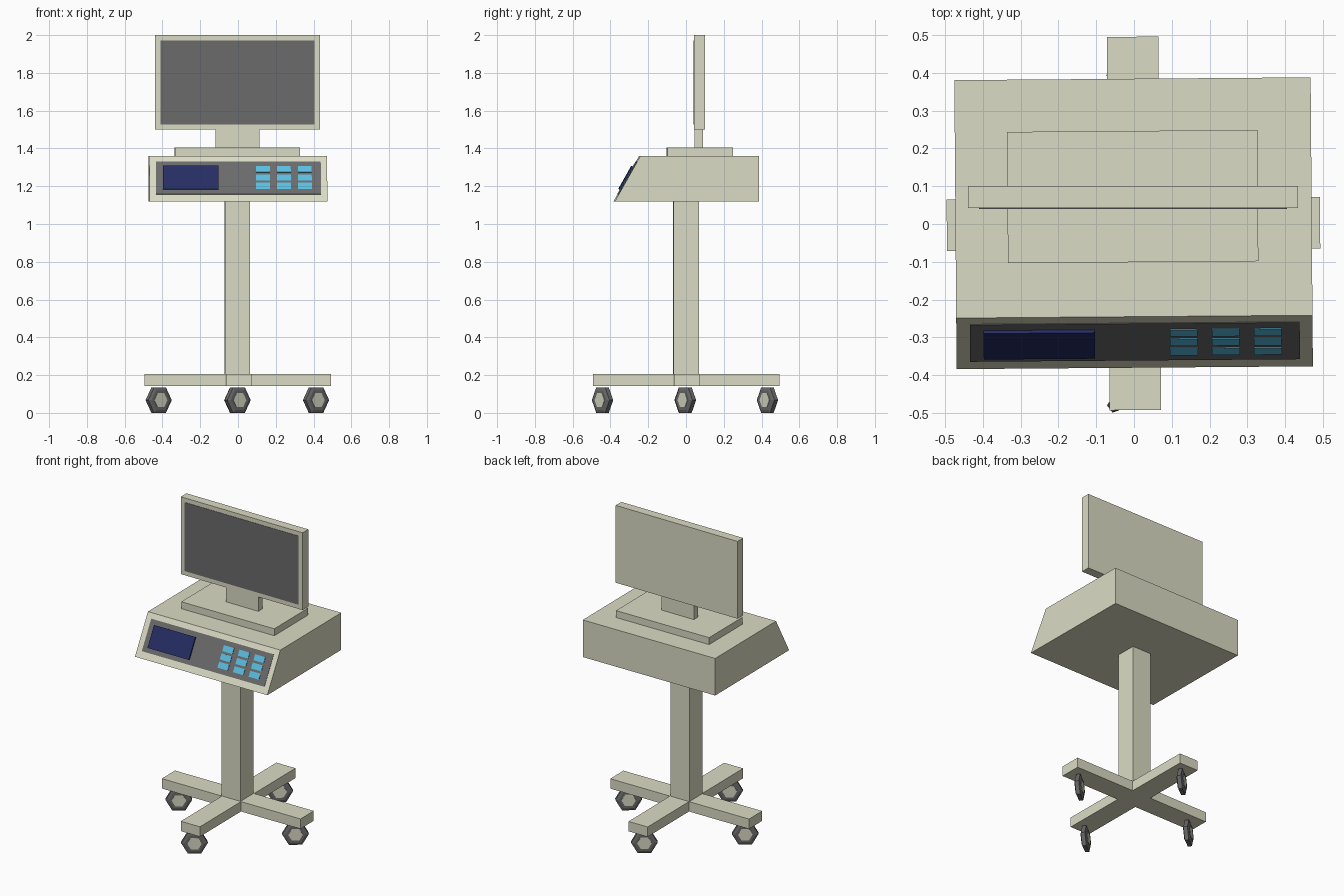
import bpy, bmesh
from math import sin, cos, pi, radians
from mathutils import Matrix, Vector

old = bpy.data.objects.get("Cube")
if old:
    bpy.data.objects.remove(old, do_unlink=True)


def material(name, r, g, b):
    m = bpy.data.materials.new(name)
    m.use_nodes = True
    m.diffuse_color = (r, g, b, 1)
    bsdf = m.node_tree.nodes["Principled BSDF"]
    bsdf.inputs["Base Color"].default_value = (r, g, b, 1)
    bsdf.inputs["Roughness"].default_value = 0.7
    return m


CREAM = material("cream plastic", 0.70, 0.71, 0.55)
GREY = material("dark grey", 0.145, 0.145, 0.145)
BLUE = material("navy display", 0.019, 0.027, 0.127)
CYAN = material("light blue key", 0.105, 0.515, 0.75)

CX = -0.003                                # slight sideways offset
TWIST = Matrix.Rotation(radians(0.45), 4, "Z")


def add_object(name, bm, mat, matrix=TWIST):
    bmesh.ops.recalc_face_normals(bm, faces=bm.faces)
    mesh = bpy.data.meshes.new(name)
    bm.to_mesh(mesh)
    bm.free()
    mesh.materials.append(mat)
    ob = bpy.data.objects.new(name, mesh)
    ob.matrix_world = matrix
    bpy.context.collection.objects.link(ob)
    return ob


def box(name, x, y, z, mat=CREAM, matrix=TWIST):
    """Box from (low, high) ranges."""
    bm = bmesh.new()
    bmesh.ops.create_cube(bm, size=1)
    for v in bm.verts:
        v.co = [r[0] if c < 0 else r[1] for c, r in zip(v.co, (x, y, z))]
    return add_object(name, bm, mat, matrix)


def rings(name, profile, mat, matrix, sides=6):
    """Turned solid around local z from (offset, radius) pairs."""
    bm = bmesh.new()
    loops = [[bm.verts.new((r * cos(2 * pi * i / sides), r * sin(2 * pi * i / sides), h))
              for i in range(sides)] for h, r in profile]
    for a, b in zip(loops, loops[1:]):
        for i in range(sides):
            j = (i + 1) % sides
            bm.faces.new((a[i], a[j], b[j], b[i]))
    bm.faces.new(loops[0])
    bm.faces.new(loops[-1])
    return add_object(name, bm, mat, matrix)


# Cross base and column
box("base_arm_side", (-0.495, 0.492), (-0.068, 0.068), (0.142, 0.206))
box("base_arm_long", (-0.068, 0.068), (-0.492, 0.495), (0.142, 0.206))
box("column", (CX - 0.067, CX + 0.067), (-0.067, 0.067), (0.2, 1.125))

# Hexagonal castors, all turned the same way
heading = Matrix.Rotation(radians(37), 4, "Z") @ Matrix.Rotation(pi / 2, 4, "X")
castors = {"right": (-0.42, -0.005), "left": (0.413, -0.003),
           "front": (-0.002, -0.442), "back": (-0.004, 0.431)}
for side, (x, y) in castors.items():
    place = Matrix.Translation((x, y, 0.0675)) @ heading
    rings(side + "_wheel", [(-0.018, 0.06), (-0.012, 0.078), (0.012, 0.078), (0.018, 0.06)],
          GREY, place)
    rings(side + "_wheel_hub", [(-0.02, 0.043), (0.02, 0.043)], CREAM, place)

# Console with a sloped front
LOW, HIGH = Vector((0, -0.38, 1.12)), Vector((0, -0.245, 1.36))
bm = bmesh.new()
outline = [LOW, (0, 0.384, 1.12), (0, 0.384, 1.36), HIGH]
ends = [[bm.verts.new((x, p[1], p[2])) for p in outline] for x in (-0.472, 0.47)]
for e in ends:
    bm.faces.new(e)
for i in range(4):
    j = (i + 1) % 4
    bm.faces.new((ends[0][i], ends[0][j], ends[1][j], ends[1][i]))
add_object("console", bm, CREAM)

# Plates lying on the slope: local x across, y up the slope, z outward
up = (HIGH - LOW).normalized()
across = Vector((1, 0, 0))
slope = Matrix((across, up, across.cross(up))).transposed().to_4x4()
slope = TWIST @ Matrix.Translation(LOW) @ slope


def plate(name, x, z, depth, mat):
    y = [(h - LOW.z) / up.z for h in z]
    box(name, x, y, depth, mat, slope)


plate("control_panel", (-0.436, 0.436), (1.157, 1.33), (-0.002, 0.002), GREY)
plate("small_display", (-0.4, -0.106), (1.181, 1.303), (0.002, 0.011), BLUE)
for col in range(3):
    for row in range(3):
        x, z = 0.093 + col * 0.111, 1.184 + row * 0.044
        plate(f"key_{row}_{col}", (x, x + 0.073), (z, z + 0.032), (0.001, 0.005), CYAN)

# Monitor
STRAIGHT = Matrix.Identity(4)
box("monitor_foot", (CX - 0.331, CX + 0.331), (-0.101, 0.246), (1.355, 1.405))
box("monitor_neck", (CX - 0.116, CX + 0.116), (0.046, 0.09), (1.4, 1.51), CREAM, STRAIGHT)
box("monitor_case", (CX - 0.436, CX + 0.436), (0.042, 0.1), (1.5, 2.0), CREAM, STRAIGHT)
box("monitor_screen", (CX - 0.407, CX + 0.407), (0.04, 0.045), (1.528, 1.972), GREY, STRAIGHT)
